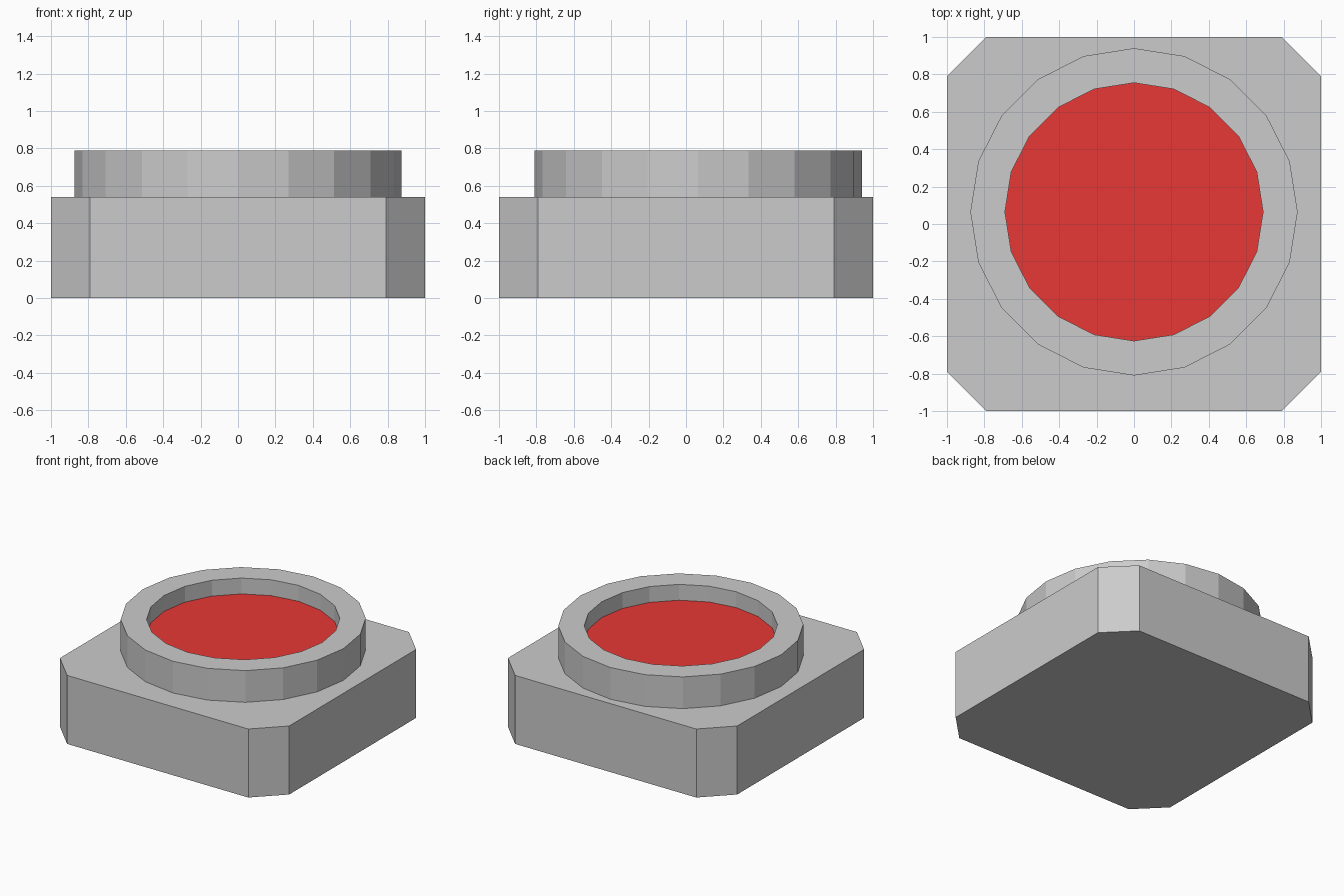
import bpy, bmesh
from math import cos, sin, tau

if "Cube" in bpy.data.objects:
    bpy.data.objects.remove(bpy.data.objects["Cube"])

SIDES = 20
CENTRE_Y = 0.065


def make_object(name, bm):
    bmesh.ops.recalc_face_normals(bm, faces=bm.faces)
    mesh = bpy.data.meshes.new(name)
    bm.to_mesh(mesh)
    bm.free()
    obj = bpy.data.objects.new(name, mesh)
    bpy.context.collection.objects.link(obj)
    return obj


def circle(bm, radius, z):
    return [bm.verts.new((radius * cos(tau * i / SIDES),
                          CENTRE_Y + radius * sin(tau * i / SIDES), z))
            for i in range(SIDES)]


def bridge(bm, a, b):
    for i in range(len(a)):
        j = (i + 1) % len(a)
        bm.faces.new((a[i], a[j], b[j], b[i]))


# Base block with four chamfered corners
bm = bmesh.new()
c = 0.79
outline = [(c, -1), (1, -c), (1, c), (c, 1), (-c, 1), (-1, c), (-1, -c), (-c, -1)]
bottom = [bm.verts.new((x, y, 0)) for x, y in outline]
top = [bm.verts.new((x, y, 0.54)) for x, y in outline]
bm.faces.new(bottom)
bm.faces.new(top)
bridge(bm, bottom, top)
make_object("base_block", bm)

# Raised collar around the button
bm = bmesh.new()
profile = [(0.875, 0.54), (0.875, 0.79), (0.69, 0.79), (0.69, 0.54)]
rings = [circle(bm, r, z) for r, z in profile]
for k in range(4):
    bridge(bm, rings[k], rings[(k + 1) % 4])
make_object("collar", bm)

# Red button recessed inside the collar
bm = bmesh.new()
low, high = circle(bm, 0.69, 0.54), circle(bm, 0.69, 0.665)
bm.faces.new(low)
bm.faces.new(high)
bridge(bm, low, high)
button = make_object("button", bm)
red = bpy.data.materials.new("button_red")
red.diffuse_color = (0.8, 0.04, 0.035, 1)
red.use_nodes = True
red.node_tree.nodes["Principled BSDF"].inputs["Base Color"].default_value = red.diffuse_color
button.data.materials.append(red)
